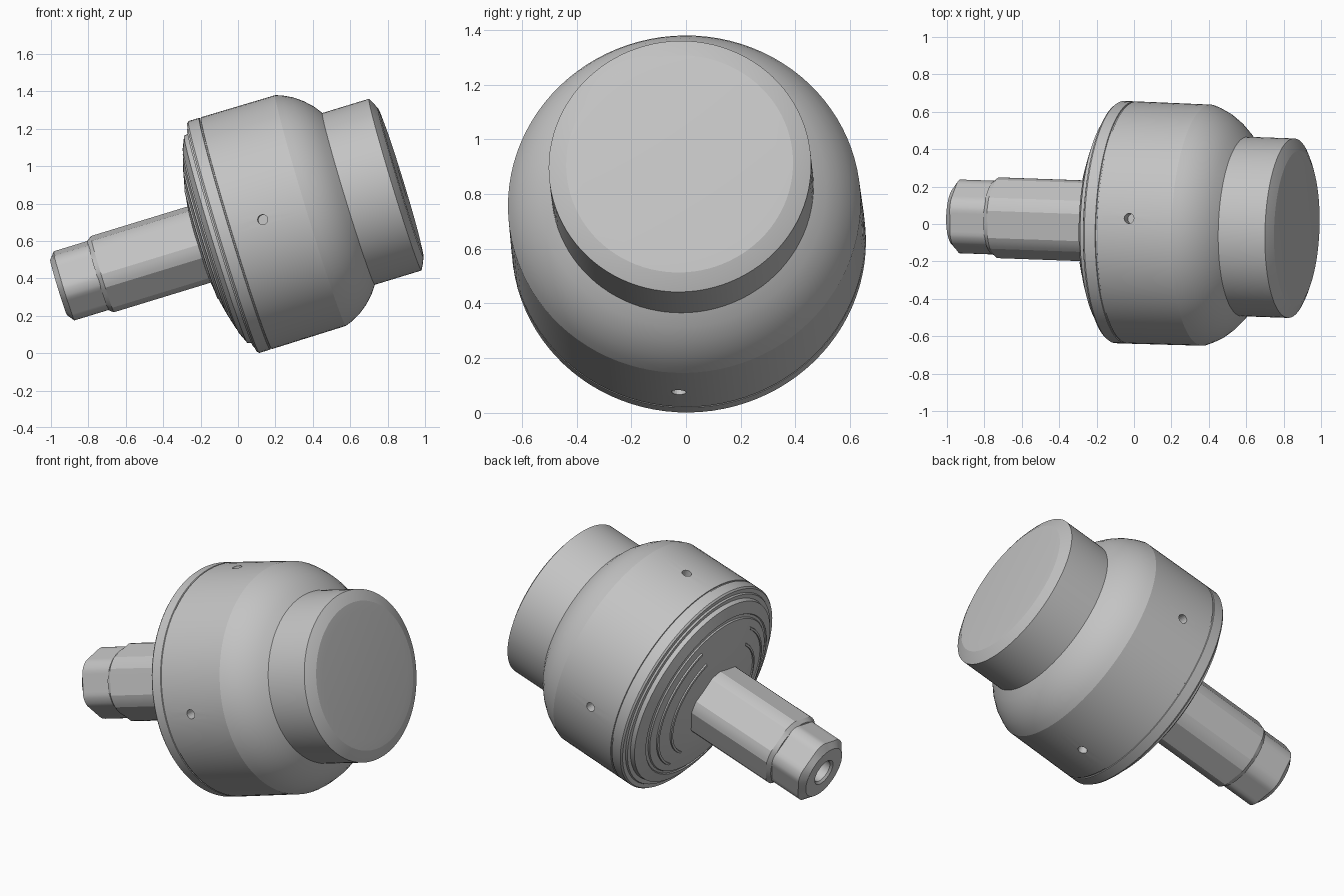
import bpy, bmesh, math
from mathutils import Matrix, Vector

cube = bpy.data.objects.get("Cube")
if cube:
    bpy.data.objects.remove(cube, do_unlink=True)

# Single grey metal
grey = bpy.data.materials.new("grey metal")
grey.use_nodes = True
grey.diffuse_color = (0.55, 0.55, 0.55, 1)
grey.node_tree.nodes["Principled BSDF"].inputs["Base Color"].default_value = grey.diffuse_color

# Tilted main axis: local Z runs from the shaft end to the front face
tilt = math.radians(17)
axis = Vector((math.cos(tilt), -0.034, math.sin(tilt))).normalized()
up = Vector((-math.sin(tilt), 0, math.cos(tilt)))
up = (up - axis * up.dot(axis)).normalized()
frame = Matrix((up, axis.cross(up), axis)).transposed().to_4x4()
frame.translation = (-0.18, 0.014, 0.589)


def finish(bm, name):
    mesh = bpy.data.meshes.new(name)
    bmesh.ops.remove_doubles(bm, verts=bm.verts, dist=1e-5)
    bmesh.ops.recalc_face_normals(bm, faces=bm.faces)
    bm.to_mesh(mesh)
    bm.free()
    mesh.materials.append(grey)
    ob = bpy.data.objects.new(name, mesh)
    bpy.context.collection.objects.link(ob)
    ob.matrix_world = frame
    return ob


def activate(ob):
    bpy.ops.object.select_all(action="DESELECT")
    ob.select_set(True)
    bpy.context.view_layer.objects.active = ob


def smooth(ob, degrees=17):
    activate(ob)
    bpy.ops.object.shade_smooth_by_angle(angle=math.radians(degrees))


def lathe(name, profile, steps=96, flat=None, corner=0, start=0, span=360):
    """Revolve (radius, position) pairs; flat limits the radius to a hexagon."""
    bm = bmesh.new()
    rings = []
    for i in range(steps + 1):
        deg = start + span * i / steps
        a = math.radians(deg)
        limit = 9
        if flat:
            off = (deg - corner) % 60 - 30
            limit = flat / math.cos(math.radians(off))
        rings.append([bm.verts.new((min(r, limit) * math.cos(a),
                                    min(r, limit) * math.sin(a), s)) for r, s in profile])
    for a, b in zip(rings, rings[1:]):
        for j in range(len(profile) - 1):
            bm.faces.new((a[j], b[j], b[j + 1], a[j + 1]))
    return finish(bm, name)


# Drum body with domed back, shoulder, neck and domed front face
body = lathe("drum_body", [
    (0, -0.03), (0.2, -0.03), (0.3, -0.017), (0.4, 0.005), (0.49, 0.03),
    (0.495, 0.038), (0.51, 0.043), (0.515, 0.037), (0.58, 0.065), (0.585, 0.09),
    (0.61, 0.09), (0.615, 0.1), (0.64, 0.1), (0.648, 0.11),
    (0.648, 0.17), (0.643, 0.172), (0.643, 0.178), (0.648, 0.18),
    (0.645, 0.595), (0.632, 0.63), (0.607, 0.68), (0.57, 0.73), (0.525, 0.775), (0.48, 0.807),
    (0.48, 1.068), (0.45, 1.084), (0.415, 1.099), (0.36, 1.103), (0, 1.106)])

# Four small blind holes around the drum
for k in range(4):
    turn = Matrix.Rotation(math.radians(-2.5 + 90 * k), 4, "Z")
    bm = bmesh.new()
    bmesh.ops.create_cone(bm, cap_ends=True, segments=20, radius1=0.027, radius2=0.027, depth=0.14,
                          matrix=turn @ Matrix.Translation((0.65, 0, 0.357))
                          @ Matrix.Rotation(math.pi / 2, 4, "Y"))
    cutter = finish(bm, "hole_cutter")
    cutter.hide_render = True
    activate(body)
    mod = body.modifiers.new("hole", "BOOLEAN")
    mod.operation = "DIFFERENCE"
    mod.solver = "EXACT"
    mod.object = cutter
    bpy.ops.object.modifier_apply(modifier=mod.name)
    bpy.data.objects.remove(cutter, do_unlink=True)
smooth(body)

# Thin raised arcs on the back dome
for side, centre in (("left", -90), ("right", 90)):
    for label, r, s in (("outer", 0.44, 0.015), ("inner", 0.35, -0.007)):
        arc = lathe(f"{side}_{label}_arc",
                    [(r - 0.008, s), (r - 0.006, s - 0.008), (r + 0.006, s - 0.005), (r + 0.008, s + 0.005)],
                    steps=40, start=centre - 60, span=120)
        smooth(arc)

# Hexagonal shaft with rounded corners
shaft = lathe("hex_shaft", [
    (0, 0), (0.216, 0), (0.216, -0.57), (0.195, -0.595), (0, -0.595)],
    steps=72, flat=0.203, corner=-20)
smooth(shaft)

# Smaller hexagonal end with chamfer and a centre bore
end = lathe("hex_end", [
    (0, -0.57), (0.198, -0.57), (0.198, -0.785), (0.155, -0.815),
    (0.078, -0.815), (0.066, -0.803), (0.066, -0.65), (0, -0.63)],
    steps=72, flat=0.184, corner=-20)
smooth(end)
